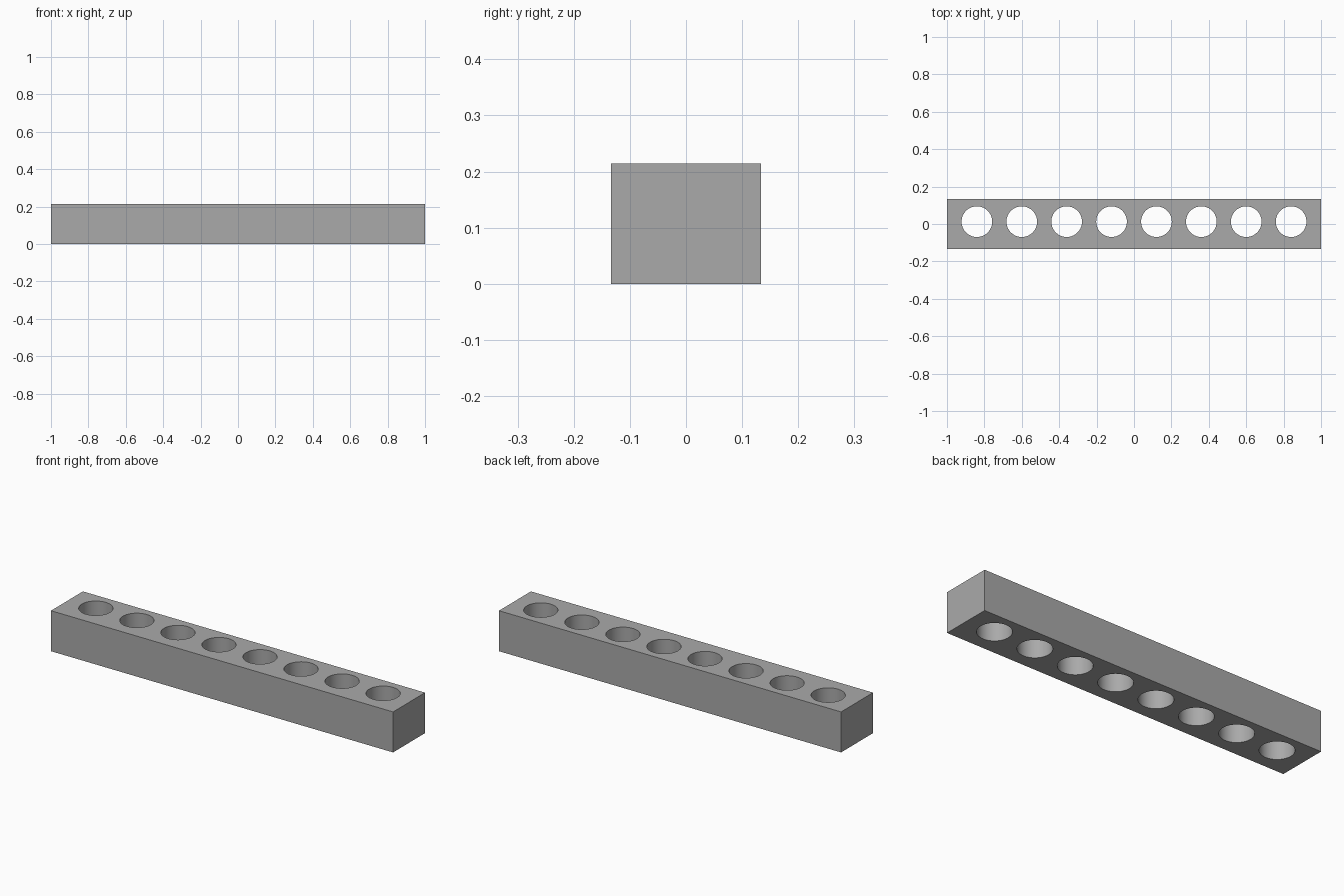
import bpy

LENGTH, DEPTH, HEIGHT = 2.0, 0.267, 0.214
HOLES, PITCH, RADIUS, HOLE_Y = 8, 0.24, 0.082, 0.0125

default = bpy.data.objects.get("Cube")
if default:
    bpy.data.objects.remove(default, do_unlink=True)

# Single grey material
grey = bpy.data.materials.new("plain grey")
grey.use_nodes = True
color = (0.4, 0.4, 0.4, 1)
grey.diffuse_color = color
grey.node_tree.nodes["Principled BSDF"].inputs["Base Color"].default_value = color

# Long rectangular bar
bpy.ops.mesh.primitive_cube_add(size=1, location=(0, 0, HEIGHT / 2))
bar = bpy.context.object
bar.name = "drilled_bar"
bar.scale = (LENGTH, DEPTH, HEIGHT)
bpy.ops.object.transform_apply(location=True, scale=True)
bar.data.materials.append(grey)

# Row of round cutters, joined into one
cutters = []
for i in range(HOLES):
    x = (i - (HOLES - 1) / 2) * PITCH
    bpy.ops.mesh.primitive_cylinder_add(vertices=64, radius=RADIUS, depth=HEIGHT * 2,
                                        location=(x, HOLE_Y, HEIGHT / 2))
    bpy.context.object.data.materials.append(grey)
    cutters.append(bpy.context.object)
for cutter in cutters:
    cutter.select_set(True)
bpy.ops.object.join()
cutter = bpy.context.object
cutter.name = "hole_cutter"

# Drill the through holes
drill = bar.modifiers.new("through_holes", "BOOLEAN")
drill.operation = "DIFFERENCE"
drill.solver = "EXACT"
drill.object = cutter
bpy.ops.object.select_all(action="DESELECT")
bar.select_set(True)
bpy.context.view_layer.objects.active = bar
bpy.ops.object.modifier_apply(modifier=drill.name)
bpy.data.objects.remove(cutter, do_unlink=True)

# Smooth hole walls, crisp edges
bpy.ops.object.shade_smooth_by_angle(angle=0.5)
